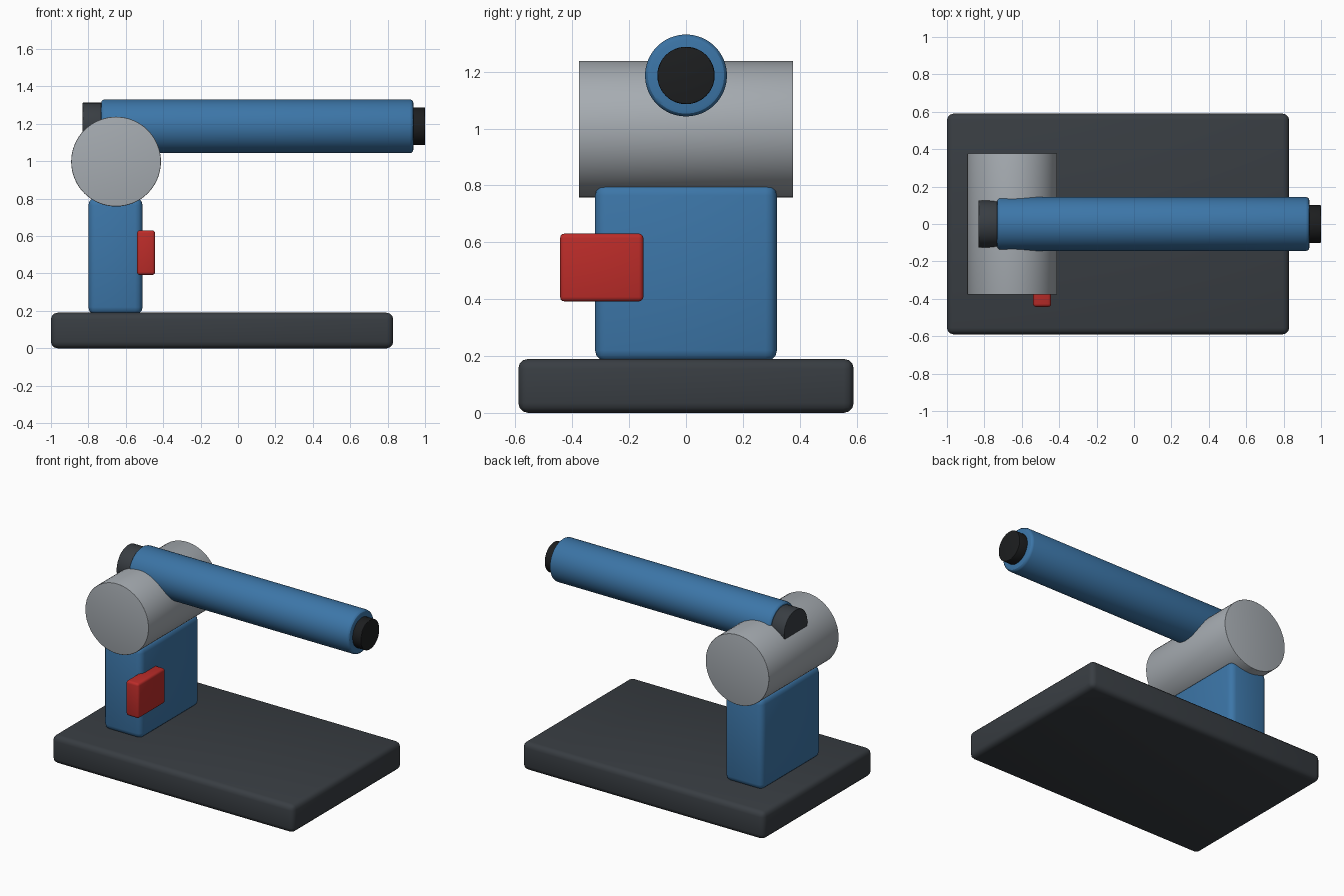
import bpy
from math import pi

if "Cube" in bpy.data.objects:
    bpy.data.objects.remove(bpy.data.objects["Cube"])


def material(name, color):
    m = bpy.data.materials.new(name)
    m.diffuse_color = (*color, 1)
    m.use_nodes = True
    m.node_tree.nodes["Principled BSDF"].inputs["Base Color"].default_value = m.diffuse_color
    return m


BLUE = material("blue", (0.045, 0.18, 0.39))
DARK = material("dark_grey", (0.04, 0.047, 0.055))
BLACK = material("black", (0.012, 0.013, 0.014))
RED = material("red", (0.5, 0.025, 0.022))
GREY = material("grey", (0.38, 0.41, 0.44))


def finish(name, mat, bevel, segments):
    ob = bpy.context.object
    ob.name = ob.data.name = name
    ob.data.materials.append(mat)
    bpy.ops.object.transform_apply(location=False, rotation=True, scale=True)
    if bevel:
        mod = ob.modifiers.new("bevel", 'BEVEL')
        mod.width, mod.segments = bevel, segments
        mod.limit_method = 'ANGLE'
        bpy.ops.object.modifier_apply(modifier="bevel")
    bpy.ops.object.shade_smooth_by_angle(angle=pi / 6)
    return ob


def box(name, lo, hi, mat, bevel, segments=3):
    bpy.ops.mesh.primitive_cube_add(size=1, location=[(a + b) / 2 for a, b in zip(lo, hi)])
    bpy.context.object.scale = [b - a for a, b in zip(lo, hi)]
    return finish(name, mat, bevel, segments)


def cylinder(name, axis, start, end, centre, radius, mat, bevel=0.0):
    """Cylinder along x or y; centre is the (other horizontal, z) position."""
    mid = (start + end) / 2
    other, z = centre
    loc = (mid, other, z) if axis == 'x' else (other, mid, z)
    rot = (0, pi / 2, 0) if axis == 'x' else (pi / 2, 0, 0)
    bpy.ops.mesh.primitive_cylinder_add(vertices=64, radius=radius, depth=end - start,
                                        location=loc, rotation=rot)
    return finish(name, mat, bevel, 3)


# Foot plate and upright column
box("base", (-1.0, -0.59, 0.0), (0.83, 0.59, 0.19), DARK, 0.035)
box("column", (-0.80, -0.32, 0.18), (-0.51, 0.32, 0.805), BLUE, 0.04)

# Switch on the column front
box("red_switch", (-0.54, -0.443, 0.392), (-0.443, -0.15, 0.631), RED, 0.016)

# Cross drum carrying the tube
cylinder("pivot_drum", 'y', -0.377, 0.377, (-0.652, 0.998), 0.24, GREY, 0.003)

# Long tube with end caps
cylinder("tube", 'x', -0.732, 0.938, (0, 1.187), 0.144, BLUE, 0.02)
cylinder("rear_cap", 'x', -0.832, -0.70, (0, 1.187), 0.126, DARK, 0.004)
cylinder("front_lens", 'x', 0.90, 1.0, (0, 1.187), 0.101, BLACK, 0.004)
